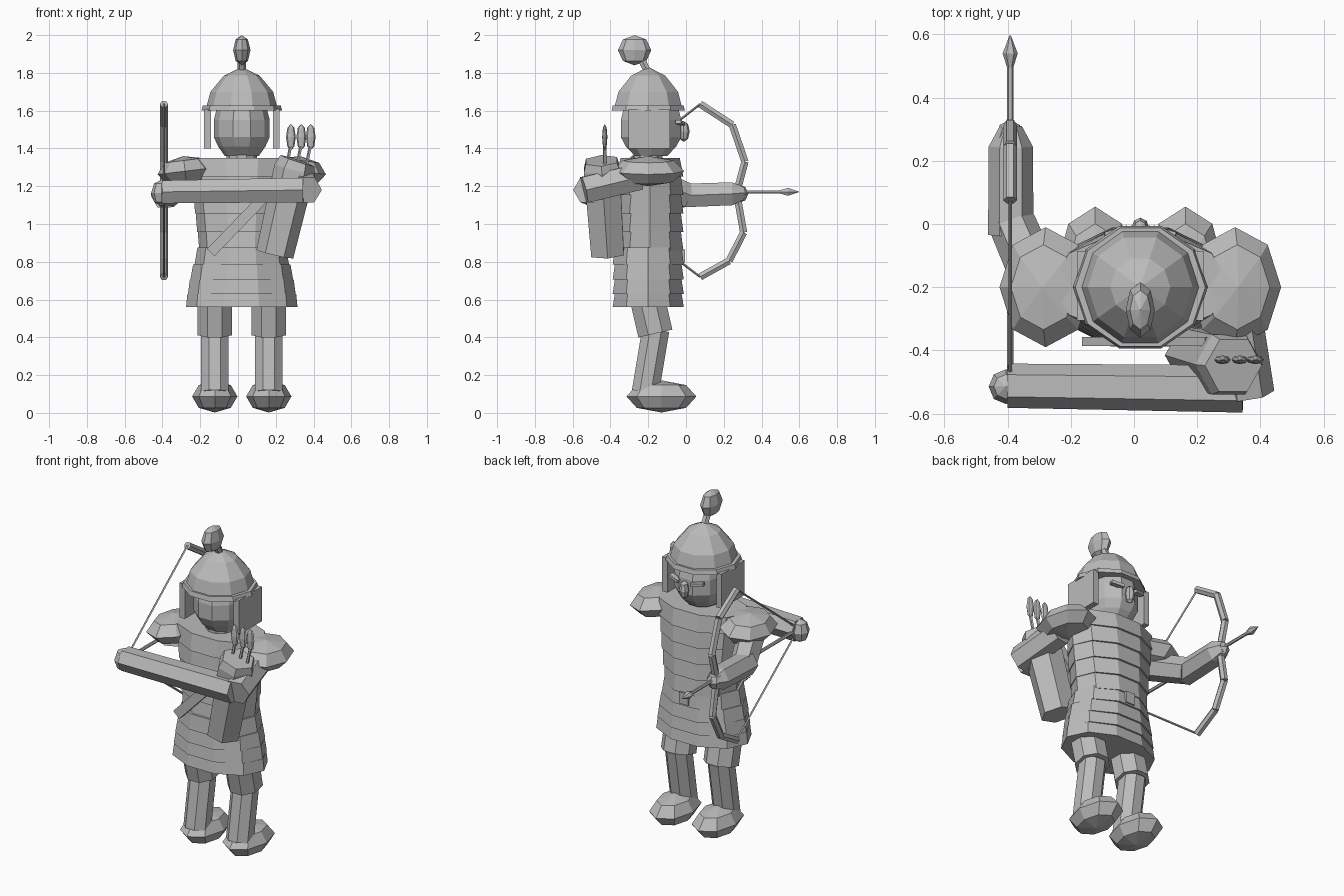
import bpy, bmesh, math
from mathutils import Vector, Matrix

if "Cube" in bpy.data.objects:
    bpy.data.objects.remove(bpy.data.objects["Cube"])

grey = bpy.data.materials.new("plain grey")
grey.diffuse_color = (0.5, 0.5, 0.5, 1)
grey.use_nodes = True
grey.node_tree.nodes["Principled BSDF"].inputs["Base Color"].default_value = grey.diffuse_color
CX = 0.02   # body centre line
CY = -0.2


def finish(name, bm):
    bmesh.ops.recalc_face_normals(bm, faces=bm.faces)
    me = bpy.data.meshes.new(name)
    bm.to_mesh(me)
    bm.free()
    me.materials.append(grey)
    ob = bpy.data.objects.new(name, me)
    bpy.context.collection.objects.link(ob)
    return ob


def skin(bm, rings):
    """Join equal-length rings of points into a capped skin."""
    vs = [[bm.verts.new(p) for p in r] for r in rings]
    n = len(vs[0])
    for a, b in zip(vs, vs[1:]):
        for i in range(n):
            j = (i + 1) % n
            bm.faces.new((a[i], a[j], b[j], b[i]))
    bm.faces.new(vs[0][::-1])
    bm.faces.new(vs[-1])


def loft(name, profile, x=CX, y=CY, sides=10, turn=0.0):
    """Stack of elliptical rings given as (z, rx, ry)."""
    bm = bmesh.new()
    angs = [turn + 2 * math.pi * i / sides for i in range(sides)]
    skin(bm, [[(x + rx * math.cos(a), y + ry * math.sin(a), z) for a in angs]
              for z, rx, ry in profile])
    return finish(name, bm)


def limb(name, points, radii, sides=6, turn=0.0):
    """Straight segments through points, with a mitred ring at each one."""
    pts = [Vector(p) for p in points]
    bm = bmesh.new()
    rings = []
    for i, p in enumerate(pts):
        d = (pts[min(i + 1, len(pts) - 1)] - pts[max(i - 1, 0)]).normalized()
        ref = Vector((0, 0, 1)) if abs(d.z) < 0.9 else Vector((0, 1, 0))
        u = d.cross(ref).normalized()
        v = u.cross(d)
        rings.append([p + radii[i] * (u * math.cos(turn + 2 * math.pi * k / sides)
                                      + v * math.sin(turn + 2 * math.pi * k / sides))
                      for k in range(sides)])
    skin(bm, rings)
    return finish(name, bm)


def blob(name, loc, size, segs=8, rings=4, rot=None):
    bm = bmesh.new()
    bmesh.ops.create_uvsphere(bm, u_segments=segs, v_segments=rings, radius=1)
    m = Matrix.Translation(loc) @ (rot or Matrix()) @ Matrix.Diagonal((*size, 1))
    bmesh.ops.transform(bm, matrix=m, verts=bm.verts)
    return finish(name, bm)


def box(name, loc, size, rot=None):
    bm = bmesh.new()
    bmesh.ops.create_cube(bm, size=1)
    m = Matrix.Translation(loc) @ (rot or Matrix()) @ Matrix.Diagonal((*size, 1))
    bmesh.ops.transform(bm, matrix=m, verts=bm.verts)
    return finish(name, bm)


# banded armour: each band flares slightly toward its lower edge
torso = []
for i in range(5):
    z0, z1 = 0.86 + i * 0.098, 0.86 + (i + 1) * 0.098
    torso += [(z0, 0.225 + i * 0.011, 0.185), (z1, 0.222 + (i + 1) * 0.011, 0.172)]
torso[-1] = (1.35, 0.28, 0.165)
loft("torso_armour", torso, y=-0.19)
skirt = []
for z0, z1, r0, r1 in ((0.56, 0.63, 0.295, 0.288), (0.63, 0.705, 0.285, 0.275),
                       (0.705, 0.785, 0.272, 0.258), (0.785, 0.875, 0.25, 0.235)):
    skirt += [(z0, r0, 0.198), (z1, r1, 0.186)]
loft("armour_skirt", skirt)
box("belt_buckle", (CX, -0.015, 0.83), (0.06, 0.02, 0.07))

# head and face
loft("neck", [(1.33, 0.08, 0.08), (1.4, 0.08, 0.08)])
loft("head", [(1.36, 0.09, 0.09), (1.41, 0.125, 0.14), (1.46, 0.148, 0.168),
              (1.55, 0.148, 0.168), (1.62, 0.13, 0.15)], y=-0.185)
blob("nose", (CX, -0.012, 1.49), (0.028, 0.032, 0.055))
for s, side in ((-1, "left"), (1, "right")):
    box(side + "_eye", (CX + s * 0.075, -0.03, 1.535), (0.075, 0.03, 0.018),
        Matrix.Rotation(-s * 0.3, 4, 'Z') @ Matrix.Rotation(-s * 0.15, 4, 'Y'))
    box(side + "_cheek_flap", (CX + s * 0.182, -0.195, 1.505), (0.036, 0.22, 0.21))

# helmet with rim and plume
loft("helmet_dome", [(1.61, 0.19, 0.19), (1.7, 0.166, 0.166),
                     (1.785, 0.095, 0.095), (1.828, 0.008, 0.008)])
loft("helmet_rim", [(1.6, 0.214, 0.204), (1.628, 0.206, 0.197)])
limb("plume_stem", [(CX, -0.2, 1.8), (CX, -0.24, 1.88)], [0.022, 0.022])
blob("plume", (CX, -0.272, 1.92), (0.046, 0.088, 0.08))

# shoulder pads, legs and feet, mirrored about the centre line
for s, side in ((-1, "left"), (1, "right")):
    blob(side + "_shoulder_pad", (CX + s * 0.3, -0.2, 1.28), (0.147, 0.19, 0.08),
         rot=Matrix.Rotation(s * 0.12, 4, 'Y'))
    x = CX + s * 0.143
    limb(side + "_thigh", [(x, -0.215, 0.65), (x, -0.162, 0.42)], [0.1, 0.1], 8, math.pi / 8)
    limb(side + "_shin", [(x, -0.16, 0.44), (x, -0.215, 0.11)], [0.078, 0.078], 8, math.pi / 8)
    blob(side + "_foot", (x, -0.13, 0.087), (0.12, 0.185, 0.085))

# bow arm reaching forward
limb("bow_upper_arm", [(-0.29, -0.22, 1.24), (-0.385, 0.0, 1.15)], [0.08, 0.075])
limb("bow_forearm", [(-0.39, -0.035, 1.15), (-0.39, 0.245, 1.16), (-0.39, 0.31, 1.165)],
     [0.072, 0.07, 0.035])
blob("bow_hand", (-0.393, 0.275, 1.16), (0.045, 0.055, 0.05))

# drawing arm folded behind the back
limb("draw_upper_arm", [(0.32, -0.25, 1.25), (0.365, -0.54, 1.18)], [0.08, 0.08])
limb("draw_forearm", [(0.345, -0.522, 1.18), (-0.4, -0.512, 1.17)], [0.075, 0.07])
blob("draw_hand", (-0.405, -0.515, 1.165), (0.055, 0.055, 0.07))

# bow, string and nocked arrow
BX = -0.392
bow = [(0.075, 1.635), (0.245, 1.525), (0.312, 1.33), (0.268, 1.165),
       (0.305, 0.955), (0.228, 0.805), (0.075, 0.72)]
for (y0, z0), (y1, z1) in zip(bow, bow[1:]):
    limb("bow_stave", [(BX, y0, z0), (BX, y1, z1)], [0.022, 0.022], 6)
for y, z in (bow[0], bow[-1]):
    limb("bow_string", [(BX, y, z), (BX, -0.52, 1.17)], [0.006, 0.006], 4)
limb("arrow_shaft", [(BX, -0.5, 1.17), (BX, 0.52, 1.17)], [0.01, 0.01], 6)
limb("arrow_head", [(BX, 0.49, 1.17), (BX, 0.54, 1.17), (BX, 0.597, 1.17)],
     [0.008, 0.024, 0.002], 6)

# quiver on the back with three spare arrows and a strap
limb("quiver", [(0.195, -0.415, 0.84), (0.3, -0.445, 1.29), (0.315, -0.448, 1.335)],
     [0.1, 0.11, 0.095])
for x0, x1 in ((0.26, 0.28), (0.31, 0.335), (0.36, 0.385)):
    limb("spare_arrow", [(x0 - 0.02, -0.43, 1.2), (x1, -0.43, 1.42)], [0.009, 0.009], 5)
    blob("spare_fletching", (x1, -0.43, 1.46), (0.026, 0.014, 0.07))
box("quiver_strap", (0.05, -0.372, 1.05), (0.055, 0.03, 0.56),
    Matrix.Rotation(math.radians(44), 4, 'Y'))
